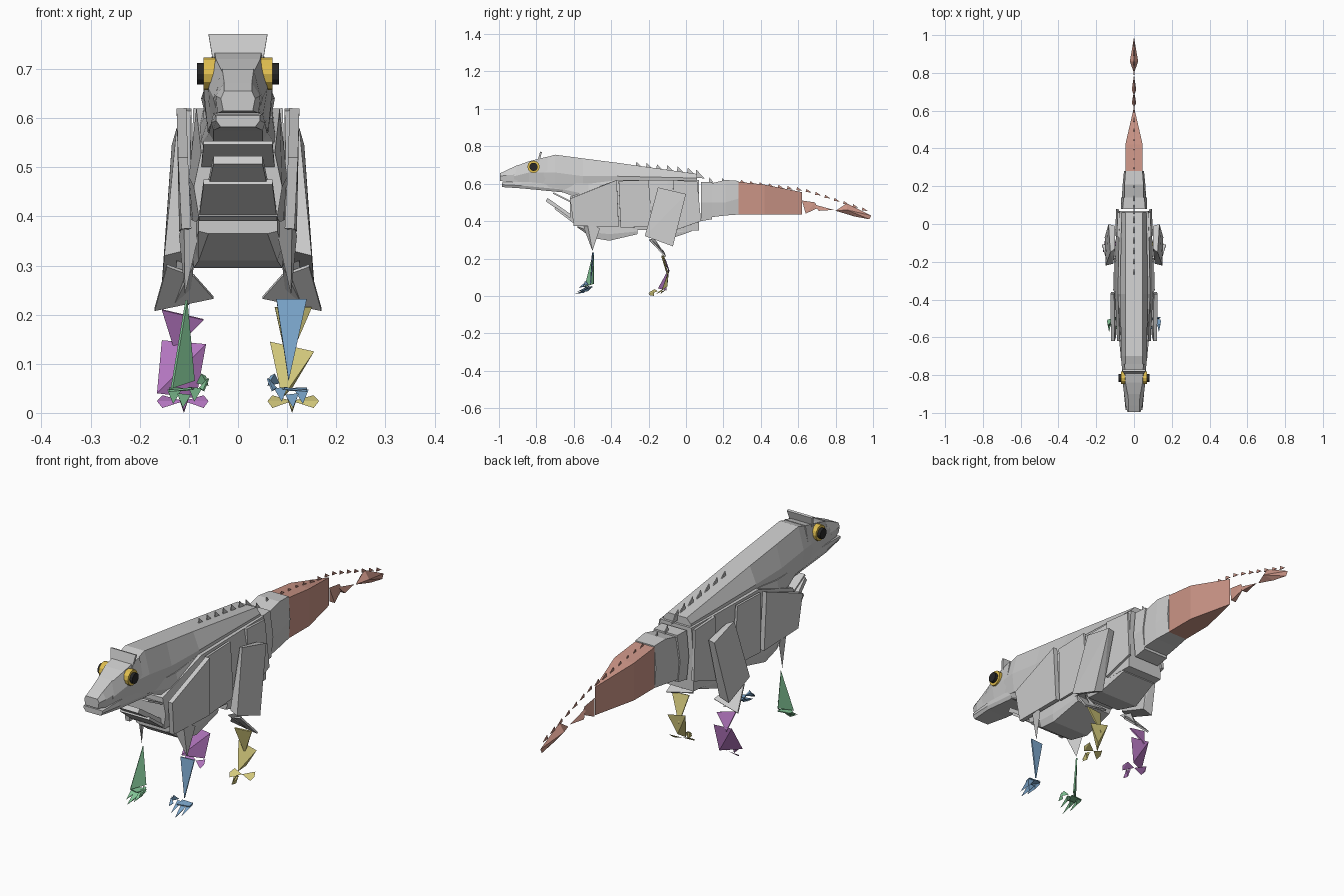
import bpy, bmesh, math


def material(name, rgb):
    m = bpy.data.materials.new(name)
    m.diffuse_color = (*rgb, 1)
    return m


RUST = material("rust", (0.60, 0.30, 0.24))
GREEN = material("green", (0.22, 0.55, 0.30))
BLUE = material("blue", (0.22, 0.42, 0.66))
PURPLE = material("purple", (0.45, 0.18, 0.52))
YELLOW = material("yellow", (0.65, 0.58, 0.20))
GOLD = material("gold", (0.75, 0.52, 0.08))
BLACK = material("black", (0.02, 0.02, 0.02))


def finish(name, bm, mat=None):
    me = bpy.data.meshes.new(name)
    bmesh.ops.recalc_face_normals(bm, faces=bm.faces)
    bm.to_mesh(me)
    bm.free()
    ob = bpy.data.objects.new(name, me)
    bpy.context.collection.objects.link(ob)
    if mat:
        me.materials.append(mat)
    return ob


def loft(name, rows, mat=None):
    """Six-sided skin; row = y, bottom/middle/top half width, bottom/middle/top z."""
    bm = bmesh.new()
    rings = []
    for y, a, b, c, z0, z1, z2 in rows:
        pts = [(-a, z0), (a, z0), (b, z1), (c, z2), (-c, z2), (-b, z1)]
        rings.append([bm.verts.new((x, y, z)) for x, z in pts])
    for r, s in zip(rings, rings[1:]):
        for i in range(6):
            j = (i + 1) % 6
            bm.faces.new((r[i], r[j], s[j], s[i]))
    bm.faces.new(rings[0])
    bm.faces.new(rings[-1])
    return finish(name, bm, mat)


def hull(name, pts, mat=None):
    bm = bmesh.new()
    for p in pts:
        bm.verts.new(p)
    bmesh.ops.convex_hull(bm, input=bm.verts)
    return finish(name, bm, mat)


def plate(name, pts, mat=None, t=0.004):
    bm = bmesh.new()
    bm.faces.new([bm.verts.new(p) for p in pts])
    ob = finish(name, bm, mat)
    s = ob.modifiers.new("thickness", "SOLIDIFY")
    s.thickness, s.offset = t, 0
    return ob


def side(s, pts):
    return [(s * x, y, z) for x, y, z in pts]


# Torso, belly, neck and tail
loft("torso", [(-.62, .080, .09, .075, .40, .46, .53), (-.37, .09, .10, .085, .36, .48, .62),
               (-.10, .092, .098, .08, .345, .48, .62), (.07, .085, .085, .075, .35, .48, .62)])
loft("belly", [(-.58, .06, .08, .08, .365, .37, .40), (-.50, .08, .09, .09, .31, .34, .38),
               (-.41, .09, .095, .09, .295, .33, .38), (-.26, .085, .09, .09, .33, .345, .38)])
loft("rear_belly", [(-.20, .08, .09, .09, .32, .34, .38), (-.10, .095, .095, .09, .30, .33, .38),
                    (.03, .08, .085, .08, .345, .35, .38)])
loft("neck_back", [(-.80, .05, .06, .045, .595, .66, .725), (-.70, .062, .07, .045, .575, .66, .755),
                   (-.55, .06, .07, .045, .56, .64, .735), (-.37, .065, .075, .045, .60, .64, .712),
                   (.06, .065, .065, .045, .61, .63, .652)])
loft("throat", [(-.66, .05, .06, .06, .555, .57, .60), (-.52, .075, .08, .07, .50, .54, .60),
                (-.36, .085, .09, .07, .50, .56, .62)])
loft("hip", [(.08, .06, .07, .06, .40, .50, .61), (.14, .06, .07, .055, .41, .50, .61)])
loft("tail_base", [(.13, .06, .065, .05, .42, .50, .60), (.21, .055, .06, .05, .43, .50, .62),
                   (.28, .046, .053, .045, .435, .52, .615)])
hull("tail_wedge", [(s * .046, y, z) for s in (-1, 1) for y, z in ((.28, .435), (.28, .61), (.42, .595), (.42, .435))]
     + [(0, .62, .435), (0, .62, .555)], RUST)
hull("tail_link", [(0, .62, .51), (.012, .64, .44), (-.012, .64, .44), (0, .69, .50), (0, .705, .47)], RUST)
hull("tail_link", [(0, .68, .49), (.012, .71, .455), (-.012, .71, .455), (0, .79, .46)], RUST)
hull("tail_tip", [(0, .80, .455), (.022, .86, .46), (-.022, .86, .46), (0, .86, .495),
                  (0, .90, .425), (0, .98, .41), (0, .99, .43)], RUST)

# Small fins along the back and tail
for y, z, h, n in [(-.27 + .055 * i, .69 - .0065 * i, .028, .045) for i in range(6)] + \
        [(.05, .64, .035, .05), (.12, .60, .035, .04), (.19, .61, .022, .03)]:
    plate("back_fin", [(0, y, z - .008), (0, y + n, z - .012), (0, y + .005, z + h)])
for i in range(14):
    y = .29 + .05 * i
    z = .612 - .13 * (y - .28) - .22 * max(0, y - .62) ** 1.1
    plate("tail_fin", [(0, y, z - .006), (0, y + .032, z - .01), (0, y + .004, z + .010)], RUST, .003)

# Head: skull, snout, jaw and crest
loft("skull", [(-.92, .04, .05, .03, .60, .64, .69), (-.84, .05, .06, .045, .60, .66, .72),
               (-.74, .055, .065, .05, .585, .66, .745)])
loft("snout", [(-.995, .03, .035, .028, .615, .64, .655), (-.96, .042, .045, .028, .61, .645, .672),
               (-.90, .045, .05, .032, .61, .65, .70)])
loft("lower_jaw", [(-.985, .035, .045, .045, .582, .595, .605), (-.88, .05, .055, .05, .575, .59, .61),
                   (-.62, .05, .06, .06, .55, .565, .60)])
plate("crest", [(-.06, -.775, .77), (.06, -.775, .77), (.045, -.80, .68), (-.045, -.80, .68)], t=.01)

# Chest scoop below the throat
plate("chest_lip", [(-.07, -.70, .47), (.07, -.70, .47), (.08, -.60, .395), (-.08, -.60, .395)], t=.012)
plate("chest_plate", [(-.05, -.745, .515), (.05, -.745, .515), (.07, -.61, .42), (-.07, -.61, .42)], t=.02)
plate("chest_top", [(-.07, -.71, .55), (.07, -.71, .55), (.075, -.61, .50), (-.075, -.61, .50)], t=.008)

for s in (-1, 1):
    # Eyes
    for nm, x, r, d, mat in (("eye", .057, .033, .026, GOLD), ("pupil", .075, .022, .016, BLACK)):
        bpy.ops.mesh.primitive_cylinder_add(vertices=12, radius=r, depth=d, location=(s * x, -.815, .69),
                                            rotation=(0, math.pi / 2, 0))
        bpy.context.object.name = nm
        bpy.context.object.data.materials.append(mat)
    # Shoulder, flank and thigh armour
    plate("shoulder", side(s, [(.112, -.62, .52), (.115, -.37, .62), (.11, -.36, .37), (.105, -.60, .375)]), t=.02)
    plate("flank", side(s, [(.10, -.36, .615), (.10, -.20, .62), (.10, -.18, .37), (.105, -.35, .365)]), t=.01)
    plate("rump", side(s, [(.085, -.07, .62), (.08, .06, .61), (.088, .08, .40), (.095, -.06, .35)]), t=.012)
    hull("thigh", side(s, [(.125, -.15, .58), (.135, .00, .545), (.155, -.07, .265), (.15, -.22, .32),
                           (.10, -.13, .57), (.10, -.01, .545), (.11, -.07, .28), (.11, -.21, .33)]))
    # Grey upper legs
    hull("front_upper_leg", side(s, [(.075, -.555, .385), (.11, -.53, .40), (.12, -.46, .36), (.108, -.50, .24)]))
    plate("knee", side(s, [(.145, -.19, .30), (.17, -.11, .21), (.05, -.12, .235), (.09, -.17, .28)]), t=.008)
    hull("knee_core", side(s, [(.09, -.20, .30), (.125, -.17, .31), (.13, -.12, .22), (.10, -.11, .22)]))

# Front shins
plate("front_shin", [(-.105, -.495, .23), (-.09, -.495, .065), (-.135, -.54, .05)], GREEN, .006)
plate("front_shin", [(.078, -.50, .232), (.14, -.495, .232), (.103, -.51, .065)], BLUE, .006)

# Rear shins
plate("rear_shin", [(-.155, -.12, .21), (-.07, -.11, .19), (-.13, -.09, .13)], PURPLE, .006)
hull("rear_foot_blade", [(-.155, -.09, .148), (-.065, -.095, .14), (-.085, -.105, .03), (-.165, -.15, .04)], PURPLE)
plate("rear_shin", [(.075, -.13, .215), (.15, -.12, .215), (.10, -.095, .10)], YELLOW, .006)
hull("rear_foot_blade", [(.065, -.09, .145), (.155, -.095, .125), (.09, -.13, .03), (.11, -.10, .05)], YELLOW)

# Toes: splayed blades on each foot, plus a hooked thumb on the front feet
for s, front, rear in ((-1, GREEN, PURPLE), (1, BLUE, YELLOW)):
    for x, y, z in ((.085, -.545, .035), (.108, -.555, .022), (.128, -.535, .03)):
        hull("front_toe", side(s, [(x - .012, y + .03, z + .015), (x + .016, y + .025, z + .018),
                                   (x, y + .01, z - .005), (x + .004, y - .038, z - .012)]), front)
    plate("palm", side(s, [(.085, -.50, .048), (.14, -.505, .05), (.14, -.53, .045), (.095, -.55, .05)]), front)
    hull("thumb", side(s, [(.085, -.52, .06), (.075, -.54, .08), (.065, -.53, .075), (.06, -.55, .055)]), front)
    plate("thumb_claw", side(s, [(.06, -.54, .07), (.078, -.55, .05), (.07, -.57, .045)]), front)
    for a, b in (((.11, -.13), (.165, -.12)), ((.11, -.13), (.06, -.14)), ((.11, -.15), (.112, -.185))):
        dx, dy = b[0] - a[0], b[1] - a[1]
        hull("rear_toe", side(s, [(a[0], a[1], .024), (b[0] - .2 * dx, b[1] + .018, .036),
                                  (b[0] - .2 * dx, b[1] - .018, .01), (b[0], b[1] - .005, .024)]), rear)
    hull("toe_claw", side(s, [(.11, -.20, .005), (.10, -.17, .03), (.12, -.17, .03), (.11, -.17, 0)]), rear)
